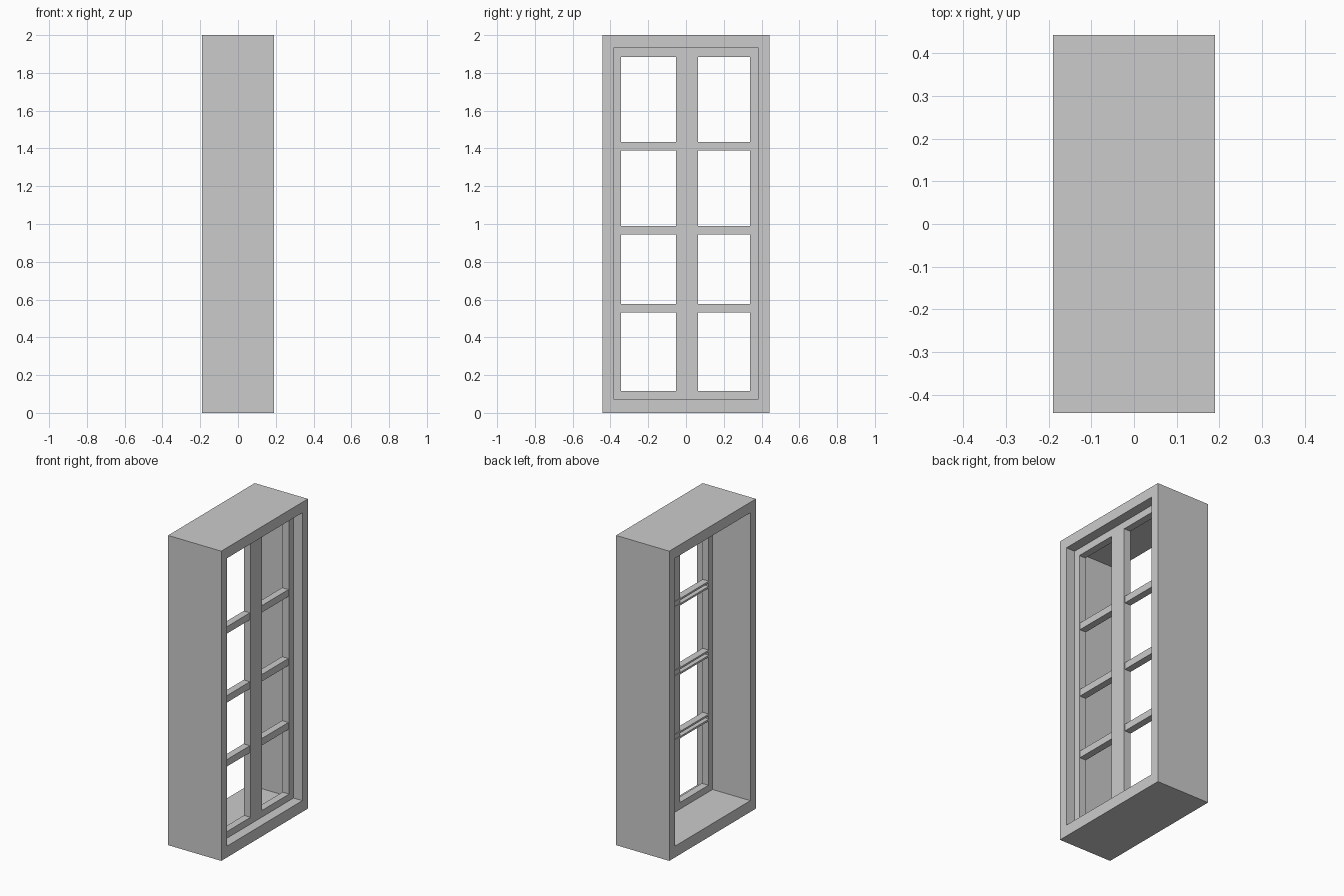
import bpy
import bmesh

if "Cube" in bpy.data.objects:
    bpy.data.objects.remove(bpy.data.objects["Cube"])


def extruded(name, loop, axis, lo, hi):
    """Closed 2D loop extruded along x (loop = y,z) or y (loop = x,z)."""
    bm = bmesh.new()

    def point(a, b, t):
        return (t, a, b) if axis == 'x' else (a, t, b)
    verts = [bm.verts.new(point(a, b, lo)) for a, b in loop]
    face = bm.faces.new(verts)
    new = bmesh.ops.extrude_face_region(bm, geom=[face], use_keep_orig=True)["geom"]
    move = (hi - lo, 0, 0) if axis == 'x' else (0, hi - lo, 0)
    bmesh.ops.translate(bm, vec=move,
                        verts=[g for g in new if isinstance(g, bmesh.types.BMVert)])
    bmesh.ops.recalc_face_normals(bm, faces=bm.faces)
    return finish(name, bm)


def finish(name, bm):
    mesh = bpy.data.meshes.new(name)
    bm.to_mesh(mesh)
    bm.free()
    obj = bpy.data.objects.new(name, mesh)
    bpy.context.collection.objects.link(obj)
    return obj


def rect(a0, a1, b0, b1):
    return [(a0, b0), (a1, b0), (a1, b1), (a0, b1)]


def ring(name, outer, inner, x0, x1):
    """Rectangular frame with a through opening along x."""
    bm = bmesh.new()
    loops = [[bm.verts.new((x, y, z)) for y, z in rect(*r)]
             for r, x in ((outer, x0), (outer, x1), (inner, x1), (inner, x0))]
    for k in range(4):
        a, b = loops[k], loops[(k + 1) % 4]
        for i in range(4):
            j = (i + 1) % 4
            bm.faces.new((a[i], a[j], b[j], b[i]))
    bmesh.ops.recalc_face_normals(bm, faces=bm.faces)
    return finish(name, bm)


# Deep outer casing and recessed sash
ring("window_casing", (-0.442, 0.442, 0, 2), (-0.385, 0.385, 0.073, 1.932), -0.19, 0.19)
ring("window_sash", (-0.385, 0.385, 0.073, 1.932), (-0.343, 0.34, 0.116, 1.885), 0.08, 0.127)

# Central upright
extruded("center_mullion", rect(-0.053, 0.063, 0.116, 1.885), 'x', 0.08, 0.127)

# Horizontal glazing bars, channel section open to the rear
T = 0.012
for i, z in enumerate((0.532, 0.945, 1.39)):
    x0, x1, h = 0.077, 0.122, 0.045
    channel = [(x0, z), (x1, z), (x1, z + h), (x0, z + h),
               (x0, z + h - T), (x1 - T, z + h - T), (x1 - T, z + T), (x0, z + T)]
    extruded(f"glazing_bar_{i + 1}", channel, 'y', -0.346, 0.343)
